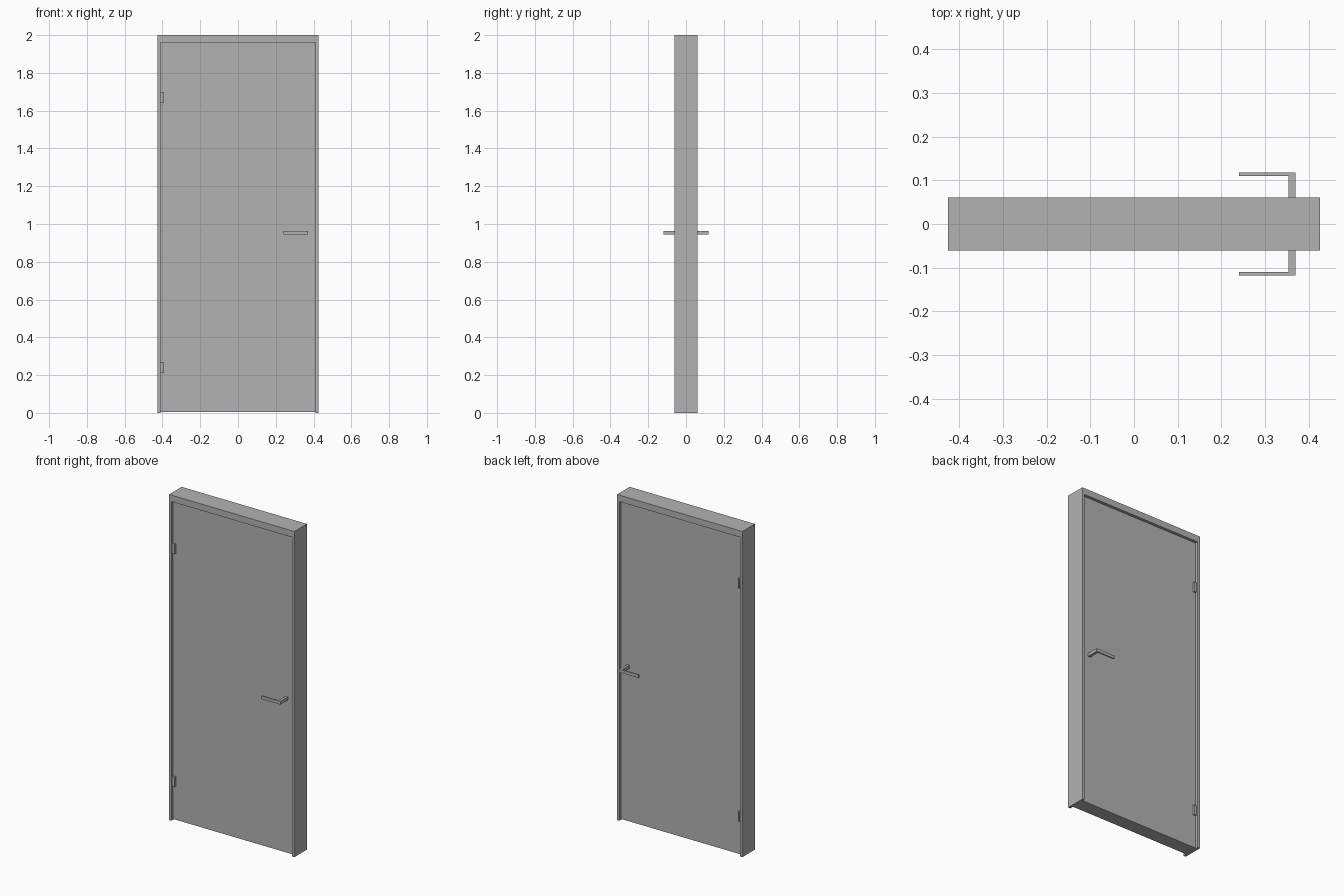
import bpy
import bmesh

default_cube = bpy.data.objects.get("Cube")
if default_cube:
    bpy.data.objects.remove(default_cube, do_unlink=True)

# One plain grey for everything
grey = bpy.data.materials.new("plain_grey")
grey.use_nodes = True
colour = (0.45, 0.45, 0.45, 1)
grey.diffuse_color = colour
grey.node_tree.nodes["Principled BSDF"].inputs["Base Color"].default_value = colour

HALF_W, HALF_D, HEIGHT = 0.426, 0.061, 2.0
OPEN_W, OPEN_H = 0.4105, 1.96
SLAB_D = 0.043
HANDLE_Y = 0.118


def finish(name, bm):
    bmesh.ops.recalc_face_normals(bm, faces=bm.faces)
    mesh = bpy.data.meshes.new(name)
    bm.to_mesh(mesh)
    bm.free()
    mesh.materials.append(grey)
    obj = bpy.data.objects.new(name, mesh)
    bpy.context.collection.objects.link(obj)
    return obj


def extrude_profile(name, points, direction):
    """Solid made by pushing a flat outline along a direction."""
    bm = bmesh.new()
    face = bm.faces.new([bm.verts.new(p) for p in points])
    result = bmesh.ops.extrude_face_region(bm, geom=[face])
    moved = [v for v in result["geom"] if isinstance(v, bmesh.types.BMVert)]
    bmesh.ops.translate(bm, verts=moved, vec=direction)
    return finish(name, bm)


def box(name, x, y, z):
    outline = [(x[0], y[0], z[0]), (x[1], y[0], z[0]),
               (x[1], y[1], z[0]), (x[0], y[1], z[0])]
    return extrude_profile(name, outline, (0, 0, z[1] - z[0]))


# Frame: jambs and head as one arch outline
arch = [(-HALF_W, 0), (-HALF_W, HEIGHT), (HALF_W, HEIGHT), (HALF_W, 0),
        (OPEN_W, 0), (OPEN_W, OPEN_H), (-OPEN_W, OPEN_H), (-OPEN_W, 0)]
extrude_profile("door_frame", [(x, -HALF_D, z) for x, z in arch], (0, 2 * HALF_D, 0))

# Door leaf, recessed on both sides
box("door_leaf", (-OPEN_W, OPEN_W), (-SLAB_D, SLAB_D), (0.004, OPEN_H))

# Hinges: a frame leaf and a door leaf, showing on both sides
for label, z in (("lower", 0.24), ("upper", 1.67)):
    span = (z - 0.03, z + 0.03)
    box(label + "_hinge_frame_leaf", (-OPEN_W, -0.401), (-0.052, 0.052), span)
    box(label + "_hinge_door_leaf", (-0.401, -0.391), (-0.056, 0.056), span)

# L-shaped lever handles, front and back
lever = [(0.37, SLAB_D), (0.37, HANDLE_Y), (0.24, HANDLE_Y),
         (0.24, HANDLE_Y - 0.008), (0.354, HANDLE_Y - 0.008), (0.354, SLAB_D)]
for label, side in (("front", -1), ("back", 1)):
    extrude_profile(label + "_handle", [(x, side * y, 0.944) for x, y in lever], (0, 0, 0.019))
